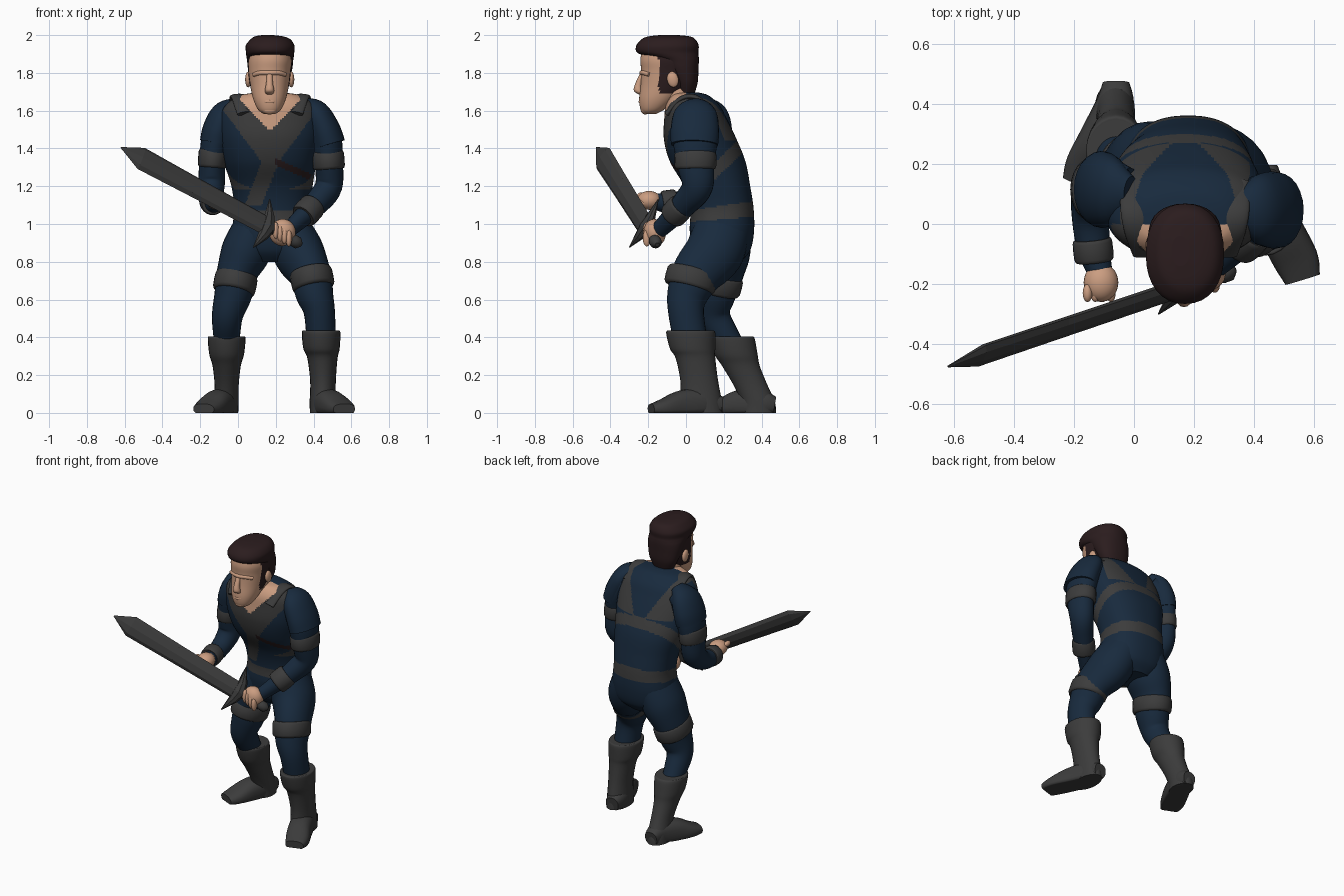
import bpy, bmesh, math
from mathutils import Vector, Matrix


def material(name, rgb):
    m = bpy.data.materials.new(name)
    m.diffuse_color = (*rgb, 1)
    return m


BLUE = material("navy cloth", (0.009, 0.023, 0.047))
GREY = material("dark grey leather", (0.045, 0.045, 0.045))
SKIN = material("skin", (0.60, 0.34, 0.22))
HAIR = material("dark brown", (0.024, 0.012, 0.013))
MATS = [BLUE, GREY, SKIN, HAIR]


def finish(name, bm, mats, rule=None, smooth=True):
    bmesh.ops.recalc_face_normals(bm, faces=bm.faces)
    for f in bm.faces:
        f.smooth = smooth and len(f.verts) < 5
        if rule:
            f.material_index = rule(f.calc_center_median())
    me = bpy.data.meshes.new(name)
    bm.to_mesh(me)
    bm.free()
    for m in mats:
        me.materials.append(m)
    ob = bpy.data.objects.new(name, me)
    bpy.context.collection.objects.link(ob)
    return ob


def catmull(a, b, c, d, t):
    return [0.5 * (2 * q + (r - p) * t + (2 * p - 5 * q + 4 * r - s) * t * t
                   + (3 * q - p - 3 * r + s) * t ** 3) for p, q, r, s in zip(a, b, c, d)]


def tube(name, pts, mat, ref=(1, 0, 0), seg=24, steps=5, level=False, power=1.0,
         rule=None, smooth=True, floor=None):
    """Loft elliptical rings (x, y, z, r_ref, r_other) along a smooth path."""
    rows = []
    for i in range(len(pts) - 1):
        a, d = pts[max(i - 1, 0)], pts[min(i + 2, len(pts) - 1)]
        rows += [catmull(a, pts[i], pts[i + 1], d, s / steps) for s in range(steps)]
    rows.append(list(pts[-1]))
    bm, rings = bmesh.new(), []
    for i, r in enumerate(rows):
        t = Vector(rows[min(i + 1, len(rows) - 1)][:3]) - Vector(rows[max(i - 1, 0)][:3])
        t = Vector((0, 0, 1)) if level else t.normalized()
        u = Vector(ref)
        u = (u - t * u.dot(t)).normalized()
        v = t.cross(u)
        ring = []
        for k in range(seg):
            c, s = math.cos(math.tau * k / seg), math.sin(math.tau * k / seg)
            c = math.copysign(abs(c) ** power, c)
            s = math.copysign(abs(s) ** power, s)
            p = Vector(r[:3]) + u * c * r[3] + v * s * r[4]
            if floor is not None:
                p.z = max(p.z, floor)
            ring.append(bm.verts.new(p))
        rings.append(ring)
    for a, b in zip(rings, rings[1:]):
        for k in range(seg):
            j = (k + 1) % seg
            bm.faces.new((a[k], a[j], b[j], b[k]))
    bm.faces.new(rings[0])
    bm.faces.new(rings[-1])
    return finish(name, bm, mat if isinstance(mat, list) else [mat], rule, smooth)


def band(name, p0, p1, r1, r2):
    p0, p1 = Vector(p0), Vector(p1)
    pts = [(*p0.lerp(p1, t), r1 * k, r2 * k) for t, k in ((0, .9), (.15, 1), (.85, 1), (1, .9))]
    return tube(name, pts, GREY, steps=2)


def blob(name, loc, size, mat, rot=(0, 0, 0)):
    bm = bmesh.new()
    bmesh.ops.create_uvsphere(bm, u_segments=20, v_segments=12, radius=1)
    ob = finish(name, bm, [mat])
    ob.location, ob.scale, ob.rotation_euler = loc, size, rot
    return ob


# torso with painted straps, belt and open collar
def torso_rule(c):
    x, y, z = c
    dx = abs(x - 0.17)
    if 1.01 + .08 * y < z < 1.07 + .14 * y:
        return 1
    if z < 1.1:
        return 0
    front = y < (0.0 if z > 1.5 else 0.06)
    if front:
        if dx < (z - 1.49) * 0.95:
            return 2
        if x > 0.2 and abs(z - (1.42 - 0.45 * x)) < 0.018:
            return 3
        if dx < (z - 1.27) * 0.75:
            return 1
        if z < 1.36 and abs(x - (0.08 + (z - 1.1) * 0.4)) < 0.045:
            return 1
    else:
        if z > 1.44 and 0.04 + (z - 1.44) * 0.55 < dx < 0.215:
            return 1
    if 1.18 < z < 1.46 and abs(z - (1.25 + (y - 0.12) * 0.95)) < 0.045:
        return 1
    return 0


tube("torso", [(.17, .19, .80, .10, .10), (.18, .19, .86, .19, .15), (.18, .19, .96, .21, .17),
               (.18, .19, 1.08, .20, .168), (.18, .165, 1.2, .215, .175), (.17, .115, 1.33, .245, .2),
               (.17, .075, 1.45, .265, .192), (.17, .05, 1.56, .265, .165), (.17, .035, 1.63, .235, .142),
               (.17, .02, 1.68, .16, .10), (.17, .01, 1.695, .08, .06)],
     MATS, seg=160, steps=14, level=True, power=.87, rule=torso_rule)
for sx in (-1, 1):   # raised collar straps beside the neck
    tube("collar_strap", [(.17 + sx * .17, .14, 1.60, .045, .015), (.17 + sx * .17, .05, 1.67, .045, .015),
                          (.17 + sx * .155, -.03, 1.66, .045, .015), (.17 + sx * .135, -.10, 1.585, .04, .015)], GREY)

# neck, head with hairline and sideburns, face
tube("neck", [(.17, .02, 1.58, .10, .10), (.17, -.04, 1.66, .085, .085), (.17, -.08, 1.76, .08, .085)], SKIN)


def head_rule(c):
    return 3 if c.y > -.145 and c.z > 1.69 + max(0, -.09 - c.y) * .2 else 2


tube("head", [(.167, -.19, 1.582, .03, .03), (.167, -.178, 1.605, .06, .062), (.167, -.148, 1.66, .086, .1),
              (.167, -.105, 1.74, .104, .135), (.167, -.095, 1.81, .113, .142), (.17, -.09, 1.87, .117, .152),
              (.17, -.09, 1.93, .105, .14)], MATS, seg=64, level=True, power=.93, rule=head_rule)
tube("nose", [(.167, -.225, 1.81, .014, .012), (.167, -.25, 1.745, .018, .018), (.167, -.252, 1.705, .025, .024),
              (.167, -.235, 1.685, .016, .012)], SKIN, level=True, seg=12)
tube("brow", [(.085, -.192, 1.79, .012, .014), (.12, -.217, 1.80, .014, .018), (.167, -.23, 1.80, .014, .018),
              (.214, -.217, 1.80, .014, .018), (.249, -.192, 1.79, .012, .014)], SKIN, ref=(0, 0, 1), seg=10)
blob("lips", (.167, -.233, 1.648), (.035, .018, .013), SKIN)
blob("chin", (.167, -.215, 1.605), (.04, .025, .025), SKIN)
for sx in (-1, 1):
    blob("ear", (.168 + sx * .114, -.07, 1.765), (.016, .03, .042), SKIN, (.2, 0, 0))
tube("hair", [(.17, 0, 1.69, .07, .045), (.17, 0, 1.75, .1, .062), (.17, -.02, 1.82, .117, .086),
              (.17, -.04, 1.865, .122, .108), (.17, -.075, 1.89, .126, .142), (.17, -.098, 1.91, .128, .163),
              (.17, -.098, 1.945, .129, .165), (.172, -.093, 1.978, .105, .142), (.165, -.09, 1.993, .075, .11),
              (.155, -.09, 2.0, .03, .05)], HAIR, seg=32, level=True, power=.9)

# arms
tube("left_arm", [(.36, .06, 1.58, .07, .09), (.42, .055, 1.54, .085, .11), (.465, .05, 1.45, .083, .12),
                  (.48, .05, 1.33, .075, .1), (.48, .06, 1.2, .072, .083), (.42, 0, 1.115, .065, .07),
                  (.34, -.075, 1.035, .05, .055), (.27, -.14, .97, .04, .045)], BLUE)
tube("right_arm", [(-.02, .10, 1.58, .07, .09), (-.075, .11, 1.54, .08, .11), (-.115, .115, 1.45, .078, .118),
                   (-.135, .115, 1.33, .07, .1), (-.14, .11, 1.21, .07, .083), (-.145, .03, 1.135, .063, .063),
                   (-.135, -.08, 1.11, .055, .055), (-.11, -.17, 1.12, .04, .042)], BLUE)
tube("left_shoulder_pad", [(.35, .05, 1.63, .04, .06), (.41, .05, 1.59, .07, .112),
                           (.457, .047, 1.50, .083, .128), (.483, .045, 1.42, .086, .125)], BLUE)
tube("right_shoulder_pad", [(-.01, .1, 1.63, .04, .06), (-.07, .11, 1.58, .072, .112),
                            (-.105, .115, 1.50, .082, .128), (-.12, .115, 1.43, .082, .122)], BLUE)
band("left_arm_band", (.475, .05, 1.385), (.482, .05, 1.29), .085, .11)
band("right_arm_band", (-.13, .115, 1.395), (-.137, .115, 1.30), .077, .108)
band("left_cuff", (.40, -.02, 1.10), (.345, -.075, 1.04), .072, .072)
band("right_cuff", (-.14, -.05, 1.12), (-.132, -.125, 1.11), .066, .065)

# hands and fingers closing on the sword
blob("left_hand", (.235, -.165, .955), (.07, .058, .072), SKIN, (.2, .4, 0))
blob("right_hand", (-.11, -.195, 1.125), (.058, .065, .05), SKIN)
for i in range(4):
    blob("left_finger", (.2 + i * .023, -.207, .965 - i * .013), (.017, .022, .045), SKIN)
    blob("right_finger", (-.155 + i * .026, -.23, 1.15 - i * .013), (.016, .03, .018), SKIN)

# sword: blade, spiked guard, grip and pommel
W = Vector((.32, .51, .80)).normalized()
TIP, GUARD = Vector((-.62, -.475, 1.405)), Vector((.15, -.215, .99))
D = (TIP - GUARD).normalized()
W = (W - D * W.dot(D)).normalized()
tube("blade", [(*GUARD, .057, .024), (*GUARD.lerp(TIP, .5), .062, .023), (*GUARD.lerp(TIP, .86), .068, .022),
               (*TIP, .003, .003)], GREY, ref=W, seg=8, steps=1, smooth=False)
tube("guard", [(*(GUARD + W * k - D * b), r, r * .8) for k, r, b in
               ((-.155, .003, -.03), (-.06, .03, 0), (0, .045, .01), (.06, .03, 0), (.155, .003, -.03))],
     GREY, ref=D, seg=8, steps=1, smooth=False)
tube("grip", [(*(GUARD - D * k), r, r) for k, r in ((0, .026), (.15, .024), (.17, .032), (.2, .032), (.22, .012))],
     GREY, ref=W, seg=12, steps=1)

# legs
tube("left_leg", [(.27, .19, .97, .12, .15), (.32, .15, .85, .135, .155), (.38, .06, .74, .11, .135),
                  (.405, .01, .63, .1, .11), (.43, .0, .54, .083, .095), (.44, .02, .40, .078, .09)], BLUE)
tube("right_leg", [(.09, .19, .97, .12, .15), (.04, .185, .85, .13, .155), (-.005, .17, .74, .108, .135),
                   (-.025, .15, .63, .1, .115), (-.055, .145, .52, .083, .09), (-.06, .2, .42, .072, .075),
                   (-.06, .27, .32, .06, .06)], BLUE)
band("left_knee_band", (.383, .04, .755), (.402, .015, .66), .113, .137)
band("right_knee_band", (-.005, .172, .735), (-.024, .148, .64), .113, .137)

# boots: folded top, shaft and foot
tube("left_boot", [(.44, .025, .435, .09, .115), (.44, .025, .425, .102, .13), (.442, .035, .34, .096, .12),
                   (.447, .05, .29, .08, .105), (.45, .07, .17, .068, .1), (.448, .08, .06, .068, .11),
                   (.448, .08, .0, .068, .115)], GREY, level=True)
tube("right_boot", [(-.06, .245, .405, .09, .10), (-.06, .245, .395, .1, .118), (-.06, .265, .31, .092, .114),
                    (-.06, .29, .25, .075, .1), (-.06, .34, .15, .064, .09), (-.063, .38, .06, .066, .09),
                    (-.065, .385, .0, .066, .092)], GREY, level=True)
tube("left_foot", [(.435, .19, .04, .045, .045), (.445, .1, .05, .068, .075), (.49, -.02, .04, .075, .08),
                   (.54, -.12, .025, .075, .05), (.562, -.185, .02, .06, .028)],
     GREY, power=.8, floor=.0)
tube("right_foot", [(-.06, .47, .04, .045, .045), (-.065, .39, .05, .066, .075), (-.11, .28, .04, .075, .08),
                    (-.155, .19, .025, .075, .05), (-.182, .13, .02, .06, .028)],
     GREY, power=.8, floor=.0)
